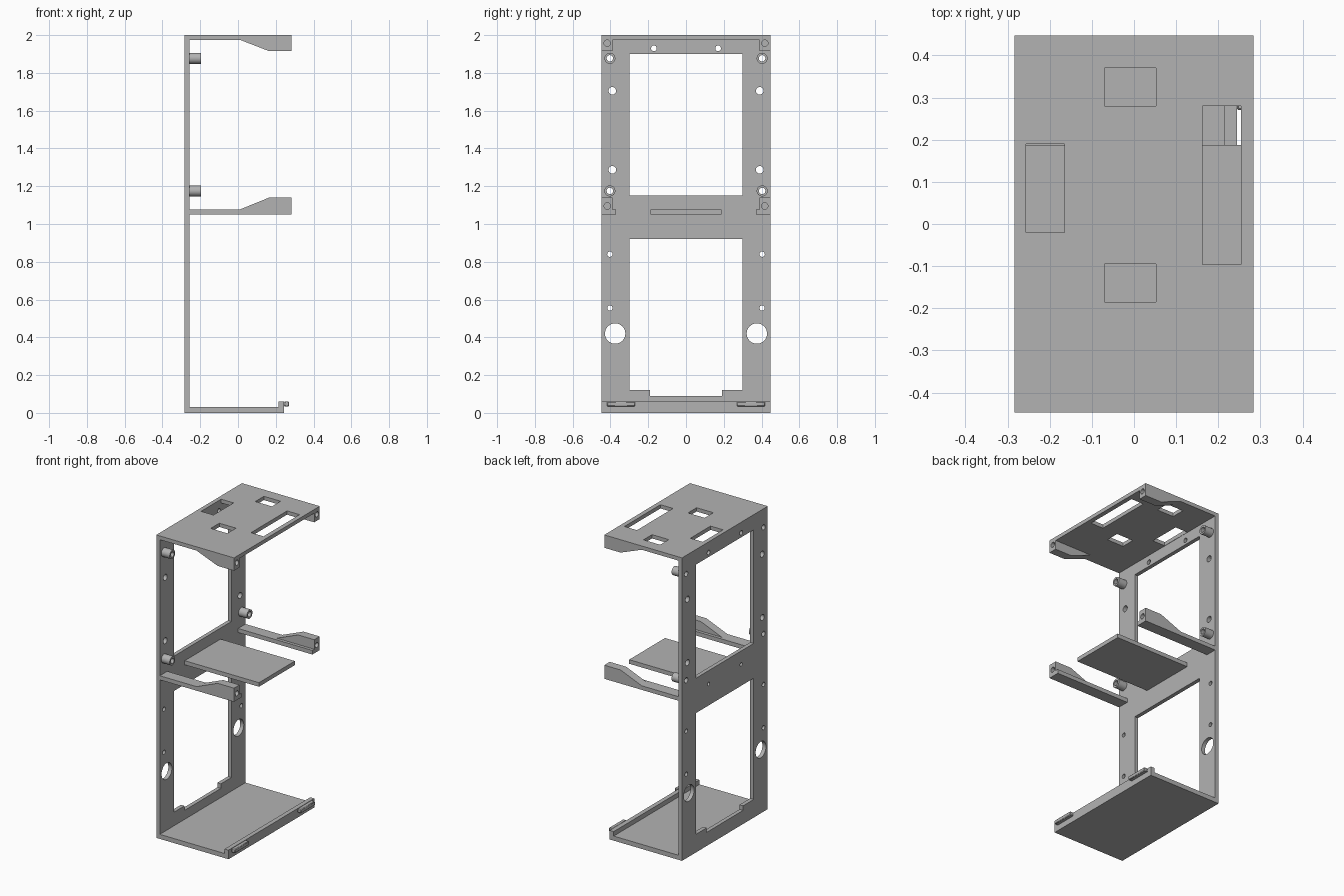
import bpy, bmesh, math
from mathutils import Matrix, Vector

cube = bpy.data.objects.get("Cube")
if cube:
    bpy.data.objects.remove(cube)

grey = bpy.data.materials.new("plain grey")
grey.use_nodes = True
COLOR = (0.45, 0.45, 0.45, 1)
grey.diffuse_color = COLOR
grey.node_tree.nodes["Principled BSDF"].inputs["Base Color"].default_value = COLOR


def add_prism(bm, points, offset):
    """Extrude a closed outline of 3D points along an offset."""
    face = bm.faces.new([bm.verts.new(p) for p in points])
    out = bmesh.ops.extrude_face_region(bm, geom=[face])
    verts = [v for v in out["geom"] if isinstance(v, bmesh.types.BMVert)]
    bmesh.ops.translate(bm, vec=Vector(offset), verts=verts)


def add_box(bm, x, y, z):
    add_prism(bm, [(x[0], y[0], z[0]), (x[1], y[0], z[0]), (x[1], y[1], z[0]),
                   (x[0], y[1], z[0])], (0, 0, z[1] - z[0]))


def add_rod(bm, x, y, z, radius):
    """Cylinder running along x."""
    place = Matrix.Translation(((x[0] + x[1]) / 2, y, z)) @ Matrix.Rotation(math.pi / 2, 4, "Y")
    bmesh.ops.create_cone(bm, cap_ends=True, segments=32, radius1=radius, radius2=radius,
                          depth=x[1] - x[0], matrix=place)


def finish(bm, name):
    bmesh.ops.recalc_face_normals(bm, faces=bm.faces[:])
    mesh = bpy.data.meshes.new(name)
    bm.to_mesh(mesh)
    bm.free()
    mesh.materials.append(grey)
    obj = bpy.data.objects.new(name, mesh)
    bpy.context.collection.objects.link(obj)
    return obj


def box(name, x, y, z):
    bm = bmesh.new()
    add_box(bm, x, y, z)
    return finish(bm, name)


def cut(obj, bm):
    """Subtract the shapes in bm from the object."""
    cutter = finish(bm, obj.name + "_cutter")
    cutter.hide_render = True
    cutter.hide_set(True)
    mod = obj.modifiers.new("openings", "BOOLEAN")
    mod.object = cutter
    mod.solver = "EXACT"
    bpy.context.view_layer.objects.active = obj
    bpy.ops.object.modifier_apply(modifier=mod.name)
    bpy.data.objects.remove(cutter)


BACK, WALL, FRONT, SIDE = -0.284, -0.258, 0.284, 0.447
THROUGH = (BACK - 0.05, WALL + 0.02)

# Back panel with two windows, screw holes and cable holes
panel = box("back_panel", (BACK, WALL), (-SIDE, SIDE), (0, 2))
bm = bmesh.new()
add_box(bm, THROUGH, (-0.3, 0.3), (1.15, 1.9))
window = [(-0.3, 0.92), (-0.3, 0.12), (-0.19, 0.12), (-0.19, 0.09),
          (0.19, 0.09), (0.19, 0.12), (0.3, 0.12), (0.3, 0.92)]
add_prism(bm, [(THROUGH[0], y, z) for y, z in window], (THROUGH[1] - THROUGH[0], 0, 0))
HOLES = [(0.17, 1.93, 0.015), (0.17, 1.062, 0.012), (0.39, 1.705, 0.02), (0.39, 1.287, 0.02),
         (0.403, 0.84, 0.014), (0.403, 0.555, 0.014), (0.375, 0.42, 0.054),
         (0.403, 1.877, 0.017), (0.403, 1.175, 0.017)]
for side in (-1, 1):
    for y, z, radius in HOLES:
        add_rod(bm, THROUGH, side * y, z, radius)
cut(panel, bm)

# Top plate with four rectangular openings
top = box("top_plate", (WALL, FRONT), (-SIDE, SIDE), (1.975, 2))
bm = bmesh.new()
for x, y in [((-0.07, 0.052), (0.28, 0.37)), ((-0.07, 0.052), (-0.185, -0.095)),
             ((-0.256, -0.165), (-0.02, 0.19)), ((0.162, 0.254), (-0.096, 0.28))]:
    add_box(bm, x, y, (1.9, 2.1))
cut(top, bm)

# Bottom plate, front lip and middle shelf
box("bottom_plate", (WALL, 0.244), (-SIDE, SIDE), (0, 0.03))
box("bottom_lip", (0.215, 0.244), (-SIDE, SIDE), (0.03, 0.06))
box("middle_shelf", (WALL, FRONT), (-0.187, 0.187), (1.05, 1.077))

# Side arms, standoffs and clips, mirrored left and right
MIDDLE_ARM = [(WALL, 1.05), (FRONT, 1.05), (FRONT, 1.14), (0.165, 1.14), (0.01, 1.077), (WALL, 1.077)]
TOP_ARM = [(0.01, 1.975), (0.165, 1.915), (FRONT, 1.915), (FRONT, 1.975)]
for side, label in ((-1, "right"), (1, "left")):
    for name, profile, hole_z in (("middle_arm", MIDDLE_ARM, 1.095), ("top_arm", TOP_ARM, 1.957)):
        bm = bmesh.new()
        add_prism(bm, [(x, side * 0.39, z) for x, z in profile], (0, side * (SIDE - 0.39), 0))
        arm = finish(bm, f"{label}_{name}")
        bm = bmesh.new()
        add_rod(bm, (FRONT - 0.09, FRONT + 0.05), side * 0.417, hole_z, 0.017)
        cut(arm, bm)
    box(f"{label}_arm_ledge", (WALL, FRONT), sorted((side * 0.37, side * 0.39)), (1.05, 1.077))
    clip = box(f"{label}_clip", (0.244, 0.271), sorted((side * 0.27, side * 0.418)), (0.034, 0.06))
    bevel = clip.modifiers.new("soft edge", "BEVEL")
    bevel.width = 0.004
    for level, z in (("upper", 1.877), ("lower", 1.175)):
        bm = bmesh.new()
        add_rod(bm, (WALL, -0.197), side * 0.403, z, 0.029)
        post = finish(bm, f"{label}_{level}_standoff")
        bm = bmesh.new()
        add_rod(bm, (WALL - 0.05, -0.1), side * 0.403, z, 0.017)
        cut(post, bm)

# Smooth the round walls, keep edges sharp
for obj in bpy.context.view_layer.objects:
    obj.select_set(obj.type == "MESH" and grey.name in obj.data.materials)
bpy.ops.object.shade_smooth_by_angle(angle=math.radians(30))
